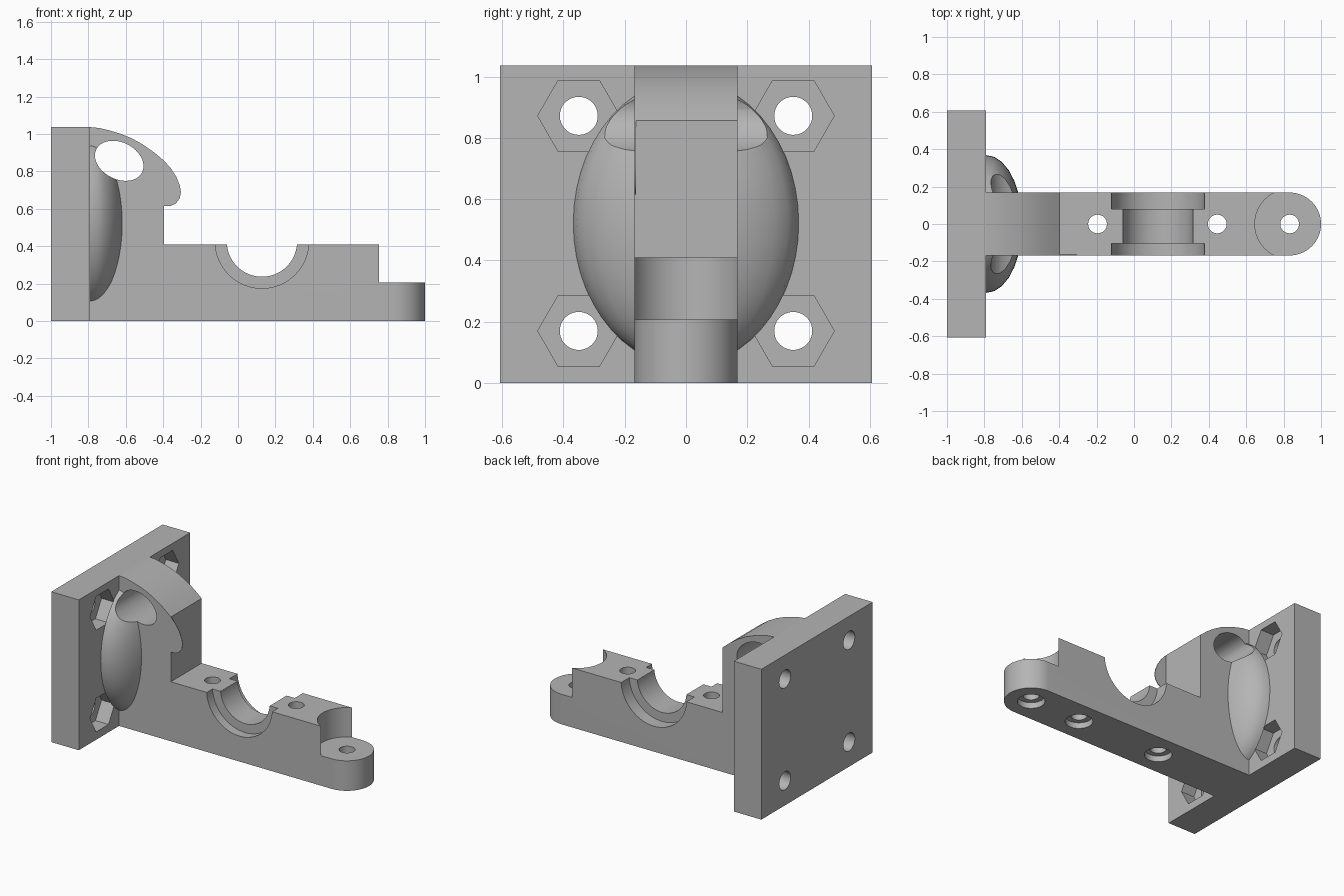
import bpy, bmesh
from math import radians, pi, sin, cos
from mathutils import Matrix, Vector

cube = bpy.data.objects.get("Cube")
if cube:
    bpy.data.objects.remove(cube, do_unlink=True)

grey = bpy.data.materials.new("plain grey")
grey.use_nodes = True
color = (0.46, 0.46, 0.46, 1)
grey.diffuse_color = color
grey.node_tree.nodes["Principled BSDF"].inputs["Base Color"].default_value = color


def finish(bm, name):
    bmesh.ops.recalc_face_normals(bm, faces=bm.faces)
    mesh = bpy.data.meshes.new(name)
    bm.to_mesh(mesh)
    bm.free()
    mesh.materials.append(grey)
    ob = bpy.data.objects.new(name, mesh)
    bpy.context.collection.objects.link(ob)
    return ob


def box(name, lo, hi):
    lo, hi = Vector(lo), Vector(hi)
    bm = bmesh.new()
    bmesh.ops.create_cube(bm, size=1, matrix=Matrix.Translation((lo + hi) / 2)
                          @ Matrix.Diagonal((*(hi - lo), 1)))
    return finish(bm, name)


def cylinder(name, start, axis, r, length, n=48):
    """Cylinder from a start point along the x, y or z axis."""
    direction = Vector([axis == a for a in "xyz"])
    turn = {"x": Matrix.Rotation(pi / 2, 4, "Y"),
            "y": Matrix.Rotation(pi / 2, 4, "X"), "z": Matrix()}[axis]
    bm = bmesh.new()
    bmesh.ops.create_cone(bm, cap_ends=True, segments=n, radius1=r, radius2=r, depth=length,
                          matrix=Matrix.Translation(Vector(start) + direction * length / 2) @ turn)
    return finish(bm, name)


def prism(name, points, offset):
    """Extrude a closed outline of 3D points."""
    bm = bmesh.new()
    face = bm.faces.new([bm.verts.new(p) for p in points])
    new = bmesh.ops.extrude_face_region(bm, geom=[face])["geom"]
    bmesh.ops.translate(bm, vec=offset, verts=[v for v in new if isinstance(v, bmesh.types.BMVert)])
    return finish(bm, name)


def carve(ob, tools, operation="DIFFERENCE"):
    """Apply booleans one after another."""
    for tool in tools:
        mod = ob.modifiers.new("carve", "BOOLEAN")
        mod.operation, mod.object, mod.solver = operation, tool, "EXACT"
        bpy.context.view_layer.update()
        mesh = bpy.data.meshes.new_from_object(ob.evaluated_get(bpy.context.evaluated_depsgraph_get()))
        ob.modifiers.clear()
        ob.data = mesh


def discard(tools):
    for tool in tools:
        bpy.data.objects.remove(tool, do_unlink=True)


def smooth(ob, angle):
    bpy.ops.object.select_all(action="DESELECT")
    ob.select_set(True)
    bpy.context.view_layer.objects.active = ob
    bpy.ops.object.shade_smooth_by_angle(angle=radians(angle))


FACE = -0.79   # front face of the mounting plate
HALF = 0.168   # half width of the arm
TOP = 1.037

# Mounting plate with bolt holes and hexagonal nut pockets
plate = box("mounting_plate", (-1, -0.607, 0), (FACE, 0.607, TOP))
tools = []
for y in (-0.35, 0.35):
    for z in (0.17, 0.872):
        tools.append(cylinder("bolt_cutter", (-1.1, y, z), "x", 0.062, 0.5))
        tools.append(cylinder("nut_cutter", (FACE - 0.1, y, z), "x", 0.134, 0.2, 6))
carve(plate, tools)
discard(tools)

# Slanted oval opening shared by the arm and the bulge
bm = bmesh.new()
bmesh.ops.create_cone(bm, cap_ends=True, segments=48, radius1=1, radius2=1, depth=1.4,
                      matrix=Matrix.Translation((-0.635, 0, 0.857)) @ Matrix.Rotation(radians(27), 4, "Y")
                      @ Matrix.Diagonal((0.137, 1, 0.098, 1)) @ Matrix.Rotation(pi / 2, 4, "X"))
oval = finish(bm, "oval_cutter")

# Arm: side profile trimmed to a round-ended plan
brow = [(FACE, TOP), (-0.74, 1.032), (-0.69, 1.02), (-0.63, 1.002), (-0.57, 0.978),
        (-0.51, 0.945), (-0.45, 0.903), (-0.395, 0.857)]
side = [(FACE, 0)] + brow + [(-0.395, 0.41), (1.05, 0.41), (1.05, 0)]
arm = prism("arm", [(x, -0.3, z) for x, z in side], (0, 0.6, 0))
END = 0.832
arc = [radians(-90 + 180 * i / 32) for i in range(33)]
plan = [(-0.9, HALF), (-0.9, -HALF)] + [(END + HALF * cos(a), HALF * sin(a)) for a in arc]
outline = prism("outline_cutter", [(x, y, -0.1) for x, y in plan], (0, 0, 1.4))
carve(arm, [outline], "INTERSECT")

# Bearing seat, its side recesses, the end step and the screw holes
tools = [oval, outline,
         cylinder("bore_cutter", (0.128, -0.4, 0.425), "y", 0.188, 0.8, 64),
         cylinder("recess_cutter", (0.128, 0.08, 0.425), "y", 0.25, 0.4, 64),
         cylinder("recess_cutter", (0.128, -0.505, 0.425), "y", 0.25, 0.4, 64),
         cylinder("step_cutter", (END, 0, 0.207), "z", 0.186, 0.5, 64)]
for x in (-0.195, 0.445, END):
    tools.append(cylinder("screw_cutter", (x, 0, -0.1), "z", 0.05, 0.6, 32))
    tools.append(cylinder("head_cutter", (x, 0, -0.1), "z", 0.086, 0.14, 32))
carve(arm, [t for t in tools if t is not outline])

# Rounded bulge against the plate
bm = bmesh.new()
bmesh.ops.create_uvsphere(bm, u_segments=28, v_segments=26, radius=1,
                          matrix=Matrix.Translation((FACE, 0, 0.522)) @ Matrix.Diagonal((0.193, 0.368, 0.466, 1)))
bulge = finish(bm, "bulge")
back = box("back_cutter", (-1.3, -1, -1), (FACE, 1, 2))
carve(bulge, [back, oval])
discard(tools + [back])

# Thin rounded lip on one side of the arm
lip = [(-0.395, 0.857), (-0.36, 0.818), (-0.33, 0.772), (-0.311, 0.725), (-0.305, 0.69),
       (-0.312, 0.655), (-0.333, 0.628), (-0.362, 0.615), (-0.395, 0.615)]
hook = prism("side_lip", [(x, -HALF, z) for x, z in lip], (0, 0.004, 0))

for ob in (plate, arm, bulge, hook):
    smooth(ob, 30)
